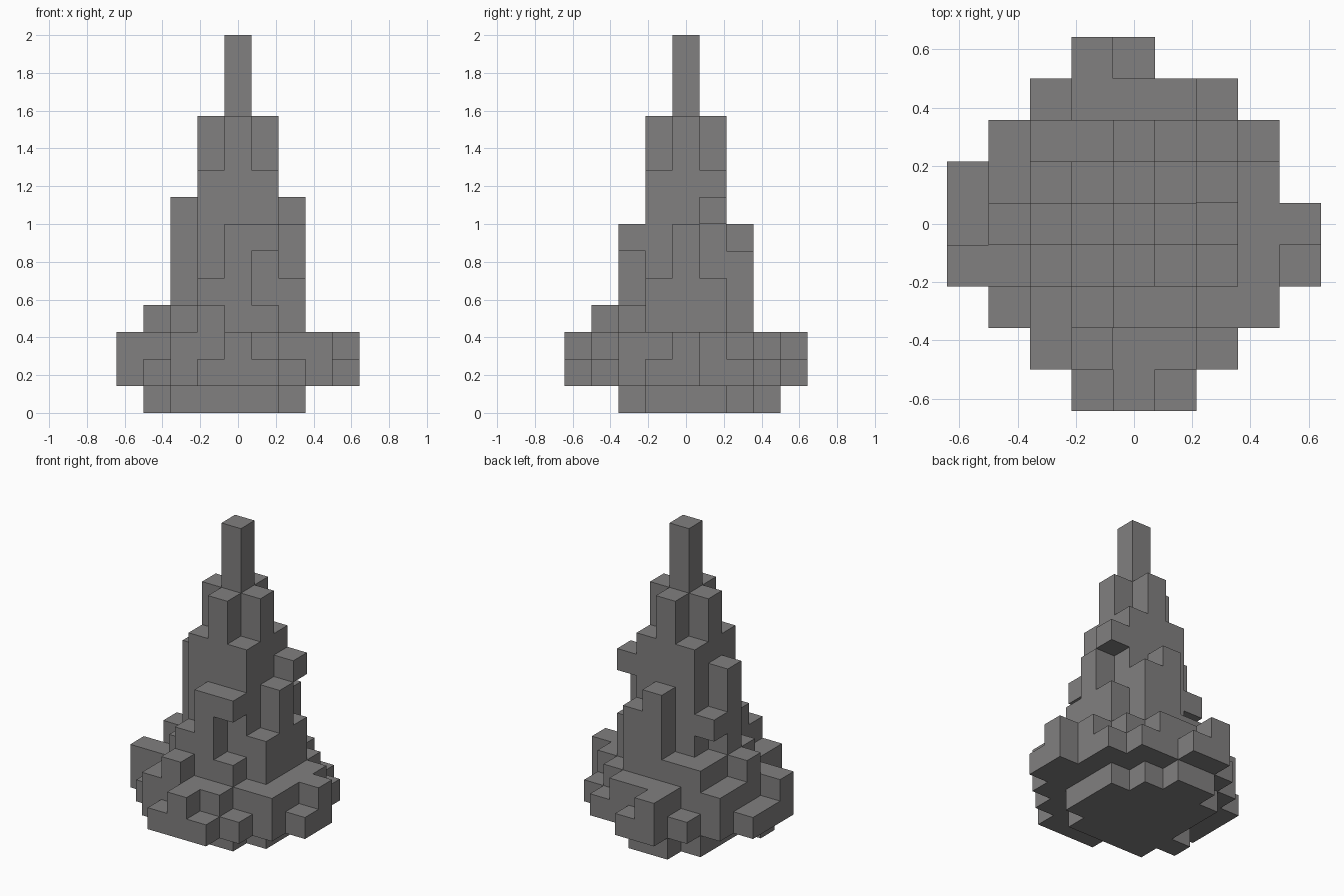
import bpy
import bmesh
from mathutils import Vector

cube = bpy.data.objects.get("Cube")
if cube:
    bpy.data.objects.remove(cube, do_unlink=True)

CELL = 1 / 7

stone = bpy.data.materials.new("warm grey stone")
stone.use_nodes = True
GREY = (0.22, 0.215, 0.215, 1)
stone.diffuse_color = GREY
stone.node_tree.nodes["Principled BSDF"].inputs["Base Color"].default_value = GREY


def column(x, y, bottom, top):
    """Cells stacked in one column."""
    return {(x, y, z) for z in range(bottom, top)}


def block(xs, ys, bottom, top):
    """Cells filling a rectangular block."""
    return {c for x in xs for y in ys for c in column(x, y, bottom, top)}


def span(reach):
    return range(-reach, reach + 1)


parts = {}

# Spire and the cross-shaped collar below it
parts["spire"] = column(0, 0, 9, 14)
parts["collar"] = set()
for x, y in ((1, 0), (-1, 0), (0, 1), (0, -1)):
    parts["collar"] |= column(x, y, 9, 11)

# Square tower core
parts["tower"] = block(span(1), span(1), 3, 9)

# Ledges and buttresses on each side of the tower
parts["front_buttress"] = (column(0, -2, 3, 7) | column(1, -2, 6, 7)
                           | column(1, -2, 3, 4) | column(-1, -2, 3, 5)
                           | column(-1, -3, 3, 4))
parts["left_buttress"] = (column(2, 0, 3, 7) | column(2, -1, 3, 5)
                          | column(2, 1, 3, 5) | column(2, 1, 7, 8))
parts["back_buttress"] = (column(0, 2, 3, 7) | column(1, 2, 3, 6)
                          | block((-1, -2), (2,), 3, 4))
parts["right_buttress"] = (column(-2, 0, 3, 8) | column(-2, 1, 3, 4)
                           | column(-2, 1, 5, 6) | column(-2, -1, 3, 4)
                           | column(-3, 0, 3, 4))

# Round skirt, two cells thick with a ragged rim
disc = {(x, y) for x in span(4) for y in span(4) if x * x + y * y <= 17}
disc -= {(1, 4), (4, 1)}
low_rim = {(-1, -4), (1, -4), (2, -3), (-3, -2), (4, -1), (3, 2),
           (2, 3), (-2, 3), (0, 4), (-4, 0), (-4, 1)}
parts["skirt"] = set()
for x, y in disc:
    parts["skirt"] |= column(x, y, 1, 2 if (x, y) in low_rim else 3)

# Smaller footing
parts["footing"] = block(span(2), span(2), 0, 1) - {(2, -2, 0), (2, 2, 0)}
parts["footing"] |= {(0, 3, 0), (-1, 3, 0), (-3, -1, 0)}

solid = set().union(*parts.values())


def build(name, cells):
    """Skin the cells, leaving out faces hidden inside the whole solid."""
    bm = bmesh.new()
    for cell in sorted(cells):
        centre = Vector(cell) + Vector((0, 0, 0.5))
        for axis in range(3):
            for sign in (-1, 1):
                normal = Vector((0, 0, 0))
                normal[axis] = sign
                if tuple(int(a + b) for a, b in zip(cell, normal)) in solid:
                    continue
                u = Vector((0, 0, 0))
                u[(axis + 1) % 3] = 0.5
                v = normal.cross(u)
                mid = centre + normal / 2
                corners = (mid - u - v, mid + u - v, mid + u + v, mid - u + v)
                bm.faces.new([bm.verts.new(p * CELL) for p in corners])
    bmesh.ops.remove_doubles(bm, verts=bm.verts, dist=0.001)
    mesh = bpy.data.meshes.new(name)
    bm.to_mesh(mesh)
    bm.free()
    mesh.materials.append(stone)
    bpy.context.collection.objects.link(bpy.data.objects.new(name, mesh))


for part_name, part_cells in parts.items():
    build(part_name, part_cells)
